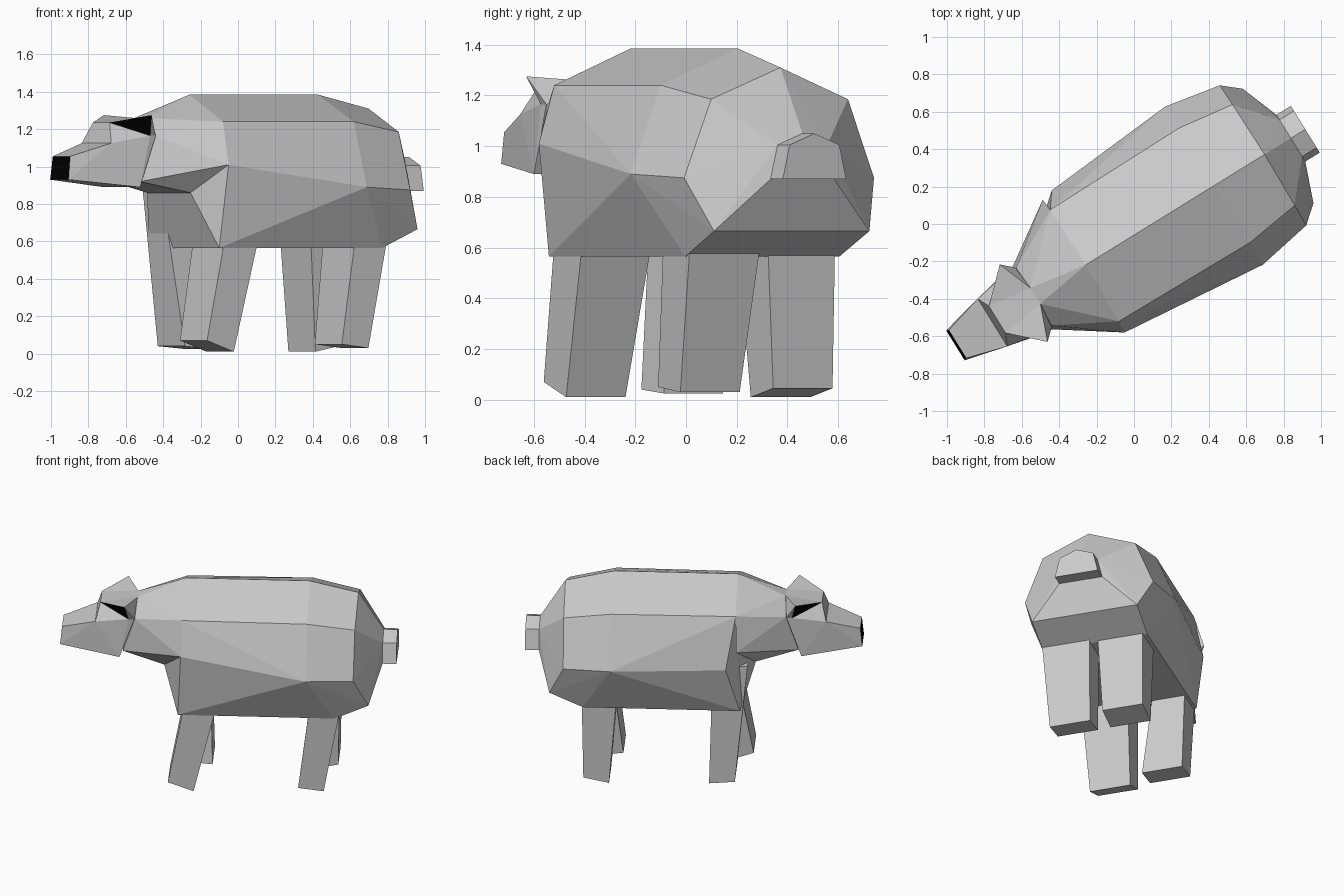
import bpy, bmesh, math
from mathutils import Matrix

if "Cube" in bpy.data.objects:
    bpy.data.objects.remove(bpy.data.objects["Cube"])

# Local frame: u runs nose to tail, w across, z up; the animal stands turned on the grid
FRAME = Matrix.Translation((0.026, -0.043, 0)) @ Matrix.Rotation(math.radians(31.7), 4, 'Z')

black = bpy.data.materials.new("black")
black.diffuse_color = (0, 0, 0, 1)
black.use_nodes = True
black.node_tree.nodes["Principled BSDF"].inputs["Base Color"].default_value = black.diffuse_color


def pair(u, w, z):
    return [(u, -w, z), (u, w, z)]


def hull(name, pts, dark=()):
    """Faceted solid around points; faces using only the dark points are black."""
    bm = bmesh.new()
    for p in pts:
        bm.verts.new(p)
    res = bmesh.ops.convex_hull(bm, input=bm.verts[:])
    loose = [v for v in bm.verts if not v.link_faces]
    bmesh.ops.delete(bm, geom=loose, context='VERTS')
    bmesh.ops.recalc_face_normals(bm, faces=bm.faces[:])
    for f in bm.faces:
        if dark and all(any((v.co - type(v.co)(d)).length < 1e-4 for d in dark) for v in f.verts):
            f.material_index = 1
    bmesh.ops.dissolve_limit(bm, angle_limit=math.radians(1), verts=bm.verts[:],
                             edges=bm.edges[:], delimit={'MATERIAL'})
    bmesh.ops.transform(bm, matrix=FRAME, verts=bm.verts[:])
    me = bpy.data.meshes.new(name)
    bm.to_mesh(me)
    bm.free()
    me.materials.append(None)
    me.materials.append(black)
    ob = bpy.data.objects.new(name, me)
    bpy.context.collection.objects.link(ob)
    return ob


# Torso rings
ridge = (-0.334, 0, 1.385)
shoulders = pair(-0.341, 0.35, 1.24)
flanks = [(-0.347, -0.417, 1.01), (-0.28, 0.434, 0.89)]
belly_front = pair(-0.369, 0.357, 0.565)
front = [ridge] + shoulders + flanks + belly_front
middle = [(0.471, 0, 1.385)] + pair(0.475, 0.36, 1.24) + pair(0.472, 0.497, 0.89)
rear = ([(0.79, 0, 1.31)] + pair(0.784, 0.317, 1.185) + pair(0.78, 0.44, 0.875)
        + pair(0.875, 0.36, 0.665) + pair(0.655, 0.357, 0.565))


def tail_ring(u):
    return [(u, 0, 1.05)] + pair(u, 0.115, 1.005) + pair(u, 0.147, 0.87)


hull("torso", front + middle + rear + tail_ring(0.955))
hull("tail", tail_ring(0.93) + tail_ring(1.046))

# Chest and neck
chest_points = pair(-0.465, 0.22, 0.86)
nape = pair(-0.65, 0.05, 1.26)
head_corner = pair(-0.663, 0.187, 1.165)
hull("chest", front + chest_points)
hull("neck", [ridge] + shoulders + [flanks[0], (-0.347, 0.417, 1.01)] + chest_points
     + nape + pair(-0.66, 0.18, 1.165) + pair(-0.74, 0.15, 0.92))

# Head
brow = pair(-0.92, 0.15, 1.125)
forehead = pair(-0.89, 0.085, 1.235)
cheek = pair(-0.70, 0.19, 1.165)
nose = pair(-1.14, 0.088, 1.055) + pair(-1.153, 0.094, 0.93)
hull("muzzle", nose + brow + cheek + head_corner + pair(-0.76, 0.185, 0.89), nose)
hull("skull", brow + forehead + cheek + head_corner + nape)
for i, side in enumerate(("right", "left")):
    tip = pair(-0.724, 0.243, 1.275)[i]
    hull(side + "_ear", [tip, forehead[i], nape[i], cheek[i], head_corner[i]],
         [tip, forehead[i], cheek[i]])


# Legs: (u front, u back, w inner, w outer), foot z front and back, top z
def leg(name, foot, zf, zb, top, zt):
    pts = []
    for (a, b, c, d), z0, z1 in ((foot, zf, zb), (top, zt, zt)):
        pts += [(a, c, z0), (a, d, z0), (b, c, z1), (b, d, z1)]
    hull(name, pts)


leg("front_right_leg", (-0.435, -0.267, -0.065, -0.34), 0.07, 0.01, (-0.335, -0.125, -0.035, -0.355), 0.6)
leg("front_left_leg", (-0.334, -0.166, 0.05, 0.325), 0.04, 0.025, (-0.418, -0.19, 0.15, 0.343), 0.88)
leg("rear_right_leg", (0.415, 0.582, -0.06, -0.335), 0.05, 0.03, (0.485, 0.685, -0.03, -0.355), 0.6)
leg("rear_left_leg", (0.487, 0.655, 0.05, 0.325), 0.01, 0.045, (0.44, 0.665, 0.02, 0.33), 0.6)
